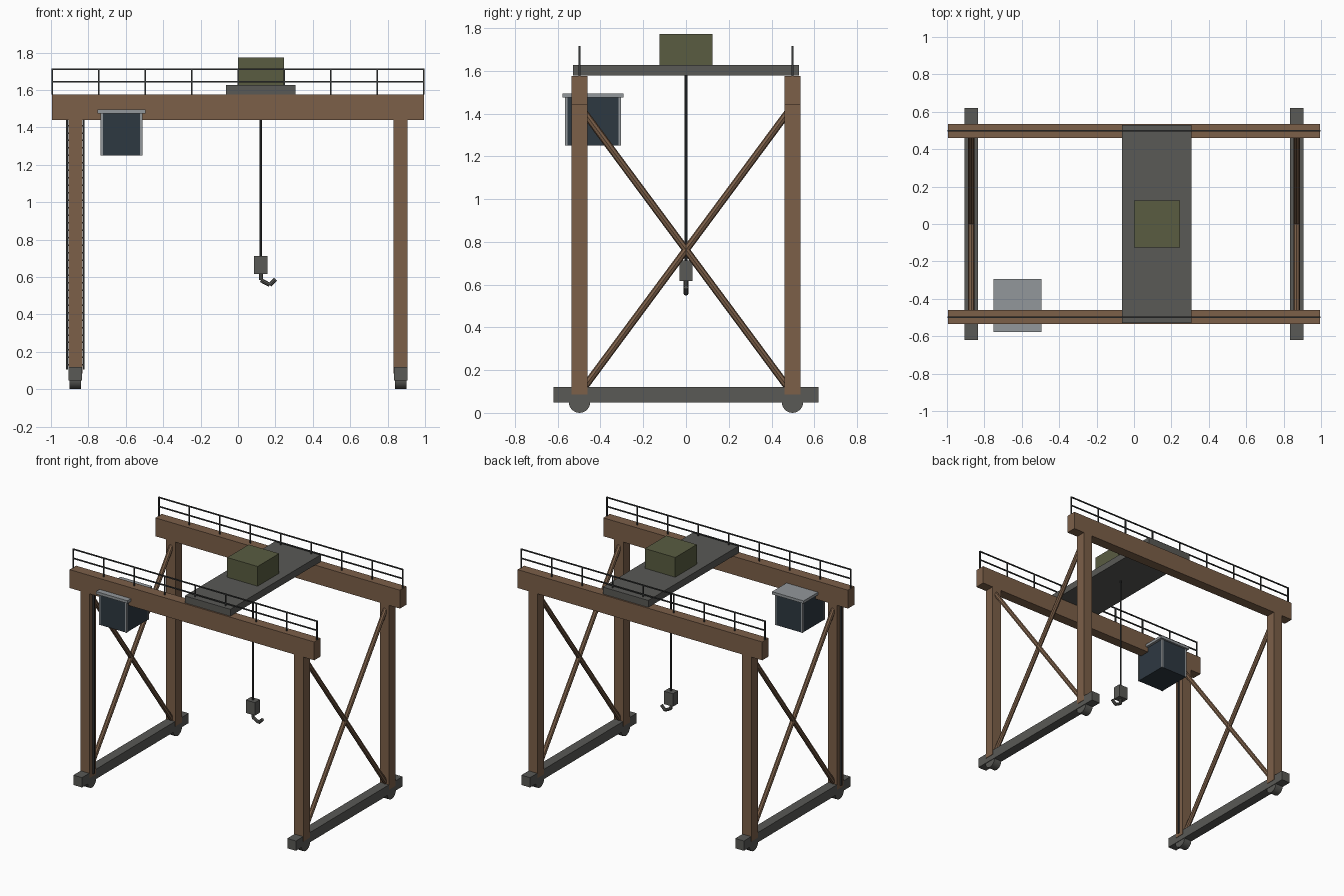
import bpy, math
from mathutils import Vector

if "Cube" in bpy.data.objects:
    bpy.data.objects.remove(bpy.data.objects["Cube"])


def material(name, rgb):
    m = bpy.data.materials.new(name)
    m.diffuse_color = (*rgb, 1)
    m.use_nodes = True
    m.node_tree.nodes["Principled BSDF"].inputs["Base Color"].default_value = m.diffuse_color
    return m


BROWN = material("brown paint", (0.20, 0.115, 0.066))
GREY = material("dark grey steel", (0.10, 0.10, 0.092))
OLIVE = material("olive paint", (0.10, 0.107, 0.053))
GLASS = material("dark blue glass", (0.027, 0.04, 0.053))
LIGHT = material("light grey paint", (0.29, 0.31, 0.325))
DARK = material("charcoal steel", (0.04, 0.042, 0.042))


def finish(name, mat):
    ob = bpy.context.object
    ob.name = name
    ob.data.materials.append(mat)
    return ob


def box(name, mat, x, y, z):
    """Box from (min, max) ranges on each axis."""
    bpy.ops.mesh.primitive_cube_add(size=1)
    ob = finish(name, mat)
    for v in ob.data.vertices:
        v.co = [r[0] if c < 0 else r[1] for c, r in zip(v.co, (x, y, z))]
    return ob


def around(c, half):
    return (c - half, c + half)


def rod(name, mat, a, b, radius, sides=8):
    """Cylinder from point a to point b."""
    a, b = Vector(a), Vector(b)
    bpy.ops.mesh.primitive_cylinder_add(vertices=sides, radius=radius, depth=(b - a).length,
                                        location=(a + b) / 2)
    ob = finish(name, mat)
    ob.rotation_euler = (b - a).to_track_quat('Z', 'Y').to_euler()
    return ob


LEG_X, SIDE_Y, TOP = 0.87, 0.498, 1.575

# Main girders with handrails
for sy, side in ((-1, "front"), (1, "back")):
    y = sy * SIDE_Y
    box(f"{side}_girder", BROWN, (-0.995, 0.995), around(y, 0.0375), (1.44, TOP))
    for i in range(9):
        box(f"{side}_handrail_post_{i}", DARK, around(-0.992 + i * 0.248, 0.004),
            around(y, 0.004), (TOP, 1.714))
    for z, level in ((1.645, "middle"), (1.712, "top")):
        box(f"{side}_{level}_handrail", DARK, (-0.995, 0.995), around(y, 0.004), around(z, 0.004))

# Legs, wheel beams, wheels and cross braces
for sx, end in ((-1, "left"), (1, "right")):
    x = sx * LEG_X
    box(f"{end}_wheel_beam", GREY, around(x, 0.035), (-0.62, 0.62), (0.048, 0.12))
    for sy, side in ((-1, "front"), (1, "back")):
        y = sy * SIDE_Y
        box(f"{end}_{side}_leg", BROWN, around(x, 0.0375), around(y, 0.0375), (0.085, 1.44))
        wheel = rod(f"{end}_{side}_wheel", GREY, (x - 0.031, y, 0.05), (x + 0.031, y, 0.05), 0.05, 24)
        bpy.ops.object.shade_smooth_by_angle(angle=math.radians(30))
        rod(f"{end}_{side}_brace", BROWN, (x, y, 0.09), (x, -y, 1.435), 0.017)

# Ladder on the front left leg
for lx, side in ((-0.915, "left"), (-0.825, "right")):
    box(f"ladder_{side}_rail", DARK, around(lx, 0.005), around(-SIDE_Y, 0.006), (0.105, 1.44))
for i in range(33):
    box(f"ladder_rung_{i}", DARK, (-0.915, -0.825), around(-SIDE_Y, 0.004),
        around(0.13 + i * 0.04, 0.004))

# Trolley and hoist housing
box("trolley", GREY, (-0.063, 0.307), (-0.528, 0.528), (1.577, 1.628))
box("hoist_housing", OLIVE, (0.0, 0.247), (-0.125, 0.125), (1.628, 1.773))

# Cable, hook block and hook
HX = 0.122
rod("hoist_cable", DARK, (HX, 0, 0.70), (HX, 0, 1.58), 0.006)
box("hook_block", GREY, around(HX, 0.037), around(0, 0.03), (0.617, 0.712))
hook = [(HX, 0, 0.62), (HX, 0, 0.583), (0.17, 0, 0.558), (0.2, 0, 0.588)]
for i in range(3):
    rod(f"hook_segment_{i}", GREY, hook[i], hook[i + 1], 0.011)

# Operator cabin
CX, CY = -0.623, -0.435
box("cabin_body", GLASS, around(CX, 0.109), around(CY, 0.128), (1.25, 1.477))
box("cabin_roof", LIGHT, around(CX, 0.128), around(CY, 0.142), (1.475, 1.495))
for sx in (-1, 1):
    for sy in (-1, 1):
        box("cabin_corner_post", LIGHT, around(CX + sx * 0.106, 0.006),
            around(CY + sy * 0.125, 0.006), (1.25, 1.477))
